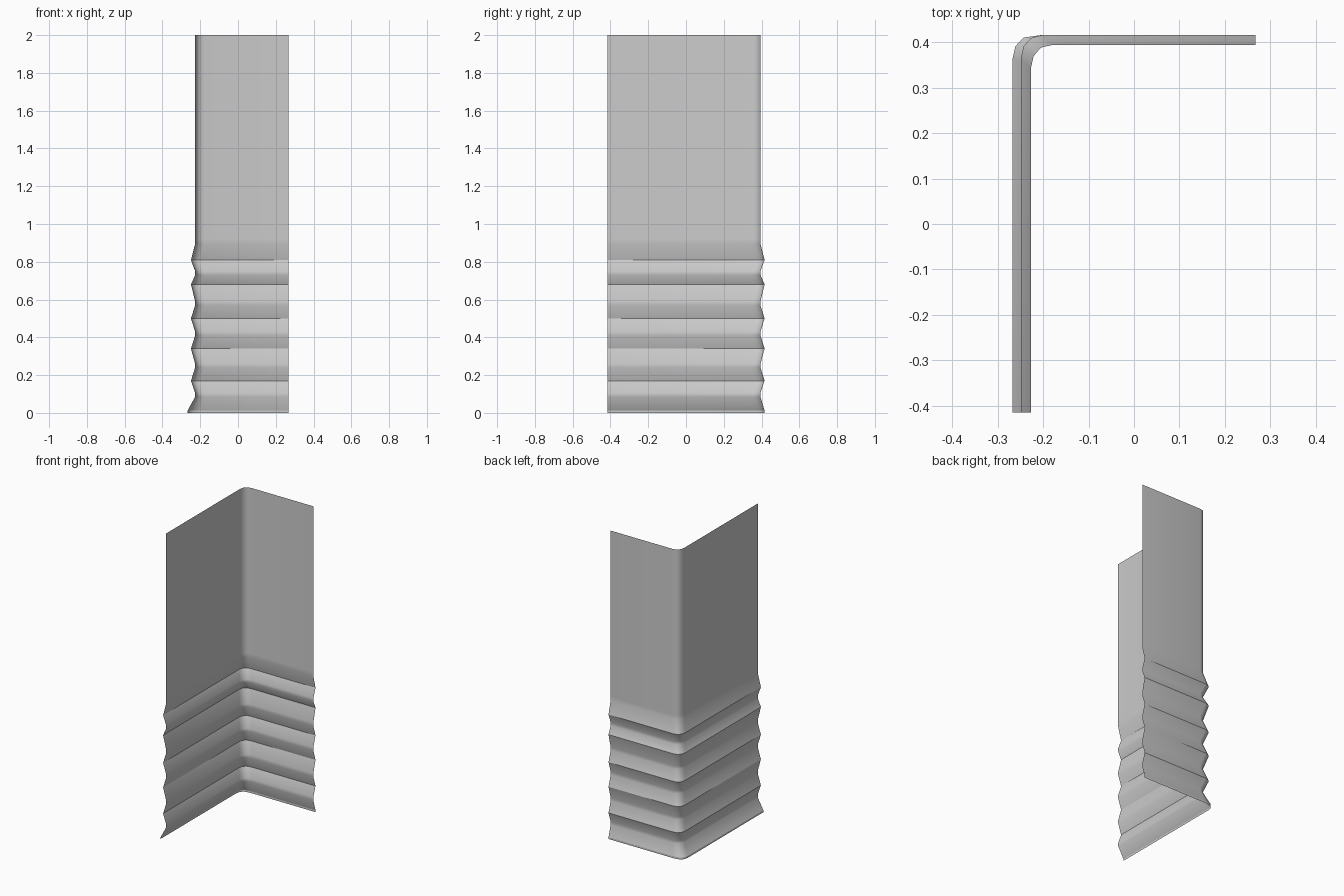
import bpy, bmesh

if "Cube" in bpy.data.objects:
    bpy.data.objects.remove(bpy.data.objects["Cube"])

# Plan of the sheet at three depths: wall, ridge and foot (same point count)
WALL = [(-0.227, -0.415), (-0.227, 0.342), (-0.221, 0.369), (-0.205, 0.388), (-0.179, 0.394), (0.267, 0.394)]
RIDGE = [(-0.249, -0.415), (-0.249, 0.364), (-0.243, 0.391), (-0.227, 0.409), (-0.201, 0.416), (0.267, 0.416)]
FOOT = [(-0.267, -0.415), (-0.267, 0.364), (-0.261, 0.391), (-0.243, 0.410), (-0.201, 0.416), (0.267, 0.416)]

# Rows from the bottom up: height, plan, crease
ridges = [0.17, 0.34, 0.50, 0.68, 0.81]
valleys = [0.095, 0.25, 0.42, 0.58, 0.74]
rows = [(0.0, FOOT, False), (0.012, FOOT, True)]
for v, r in zip(valleys, ridges):
    rows += [(v - 0.01, WALL, False), (v + 0.01, WALL, False), (r, RIDGE, True)]
rows += [(0.895, WALL, False), (0.92, WALL, False), (2.0, WALL, False)]

# Corner sheet lofted through the rows
bm = bmesh.new()
loops = [[bm.verts.new((x, y, z)) for x, y in plan] for z, plan, _ in rows]
for low, high in zip(loops, loops[1:]):
    for i in range(len(low) - 1):
        f = bm.faces.new((low[i + 1], low[i], high[i], high[i + 1]))
        f.smooth = True

# Sharp ridge creases
for loop, (_, _, crease) in zip(loops, rows):
    if crease:
        for a, b in zip(loop, loop[1:]):
            bm.edges.get((a, b)).smooth = False

mesh = bpy.data.meshes.new("corrugated_corner_sheet")
bm.to_mesh(mesh)
bm.free()
bpy.context.collection.objects.link(bpy.data.objects.new("corrugated_corner_sheet", mesh))
